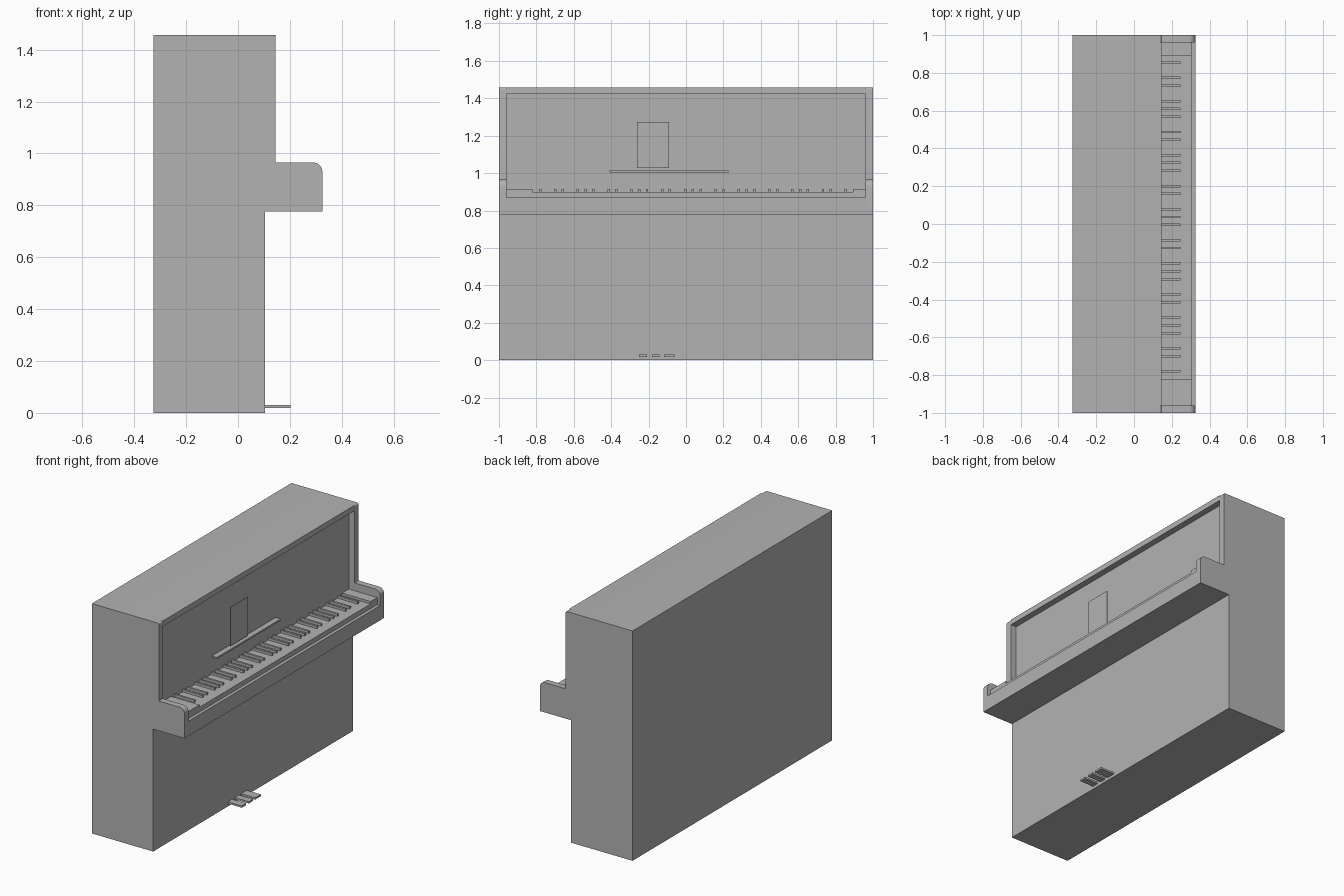
import bpy, bmesh, math

if "Cube" in bpy.data.objects:
    bpy.data.objects.remove(bpy.data.objects["Cube"])

grey = bpy.data.materials.new("plain grey")
grey.diffuse_color = (0.45, 0.45, 0.45, 1)
grey.use_nodes = True
grey.node_tree.nodes["Principled BSDF"].inputs["Base Color"].default_value = grey.diffuse_color


def prism(name, profile, y0, y1):
    """Extrude an (x, z) outline along y."""
    bm = bmesh.new()
    face = bm.faces.new([bm.verts.new((x, y0, z)) for x, z in profile])
    out = bmesh.ops.extrude_face_region(bm, geom=[face])
    verts = [v for v in out["geom"] if isinstance(v, bmesh.types.BMVert)]
    bmesh.ops.translate(bm, verts=verts, vec=(0, y1 - y0, 0))
    bmesh.ops.recalc_face_normals(bm, faces=bm.faces)
    mesh = bpy.data.meshes.new(name)
    bm.to_mesh(mesh)
    bm.free()
    mesh.materials.append(grey)
    obj = bpy.data.objects.new(name, mesh)
    bpy.context.collection.objects.link(obj)
    return obj


def box(name, x0, x1, y0, y1, z0, z1):
    return prism(name, [(x0, z0), (x1, z0), (x1, z1), (x0, z1)], y0, y1)


def corner(cx, cz, r, n=6):
    """Quarter circle from facing front to facing up."""
    return [(cx + r * math.cos(math.pi / 2 * i / n), cz + r * math.sin(math.pi / 2 * i / n))
            for i in range(n + 1)]


# Case: side outline with rounded arms, hollowed between the cheeks
outline = [(-0.325, 0), (0.105, 0), (0.105, 0.776), (0.325, 0.776)]
outline += corner(0.29, 0.93, 0.035)
outline += [(0.145, 0.965)]
outline += corner(0.133, 1.445, 0.012)
outline += [(-0.325, 1.457)]
case = prism("case", outline, -1, 1)

cutter = box("recess_cutter", 0.105, 0.4, -0.96, 0.96, 0.87, 1.422)
cutter.hide_render = True
cutter.hide_viewport = True
cut = case.modifiers.new("recess", "BOOLEAN")
cut.operation = "DIFFERENCE"
cut.solver = "EXACT"
cut.object = cutter

bpy.context.view_layer.objects.active = case
case.select_set(True)
bpy.ops.object.shade_smooth_by_angle(angle=math.radians(30))

# Square front edge of the lid between the rounded cheeks
prism("lid_edge", [(0.133, 1.457), (0.145, 1.457), (0.145, 1.445)], -0.96, 0.96)

# Keyboard: white key bed, end blocks and black keys
box("white_keys", 0.105, 0.305, -0.82, 0.893, 0.87, 0.9)
box("bass_block", 0.105, 0.305, -0.96, -0.82, 0.87, 0.915)
box("treble_block", 0.105, 0.305, 0.893, 0.96, 0.87, 0.915)
octave = 0.2865
black = [-0.78]
for n in range(6):
    base = -0.70 + n * octave
    black += [base + d for d in (0, 0.041, 0.122, 0.164, 0.205)]
for y in black:
    if y < 0.86:
        box("black_key", 0.105, 0.245, y - 0.0065, y + 0.0065, 0.9, 0.915)

# Music shelf and sheet
box("music_shelf", 0.105, 0.14, -0.41, 0.228, 1.004, 1.015)
box("music_sheet", 0.128, 0.132, -0.262, -0.09, 1.028, 1.274)

# Pedals
for y0, y1 in ((-0.252, -0.209), (-0.182, -0.141), (-0.118, -0.061)):
    box("pedal", 0.105, 0.203, y0, y1, 0.018, 0.03)
